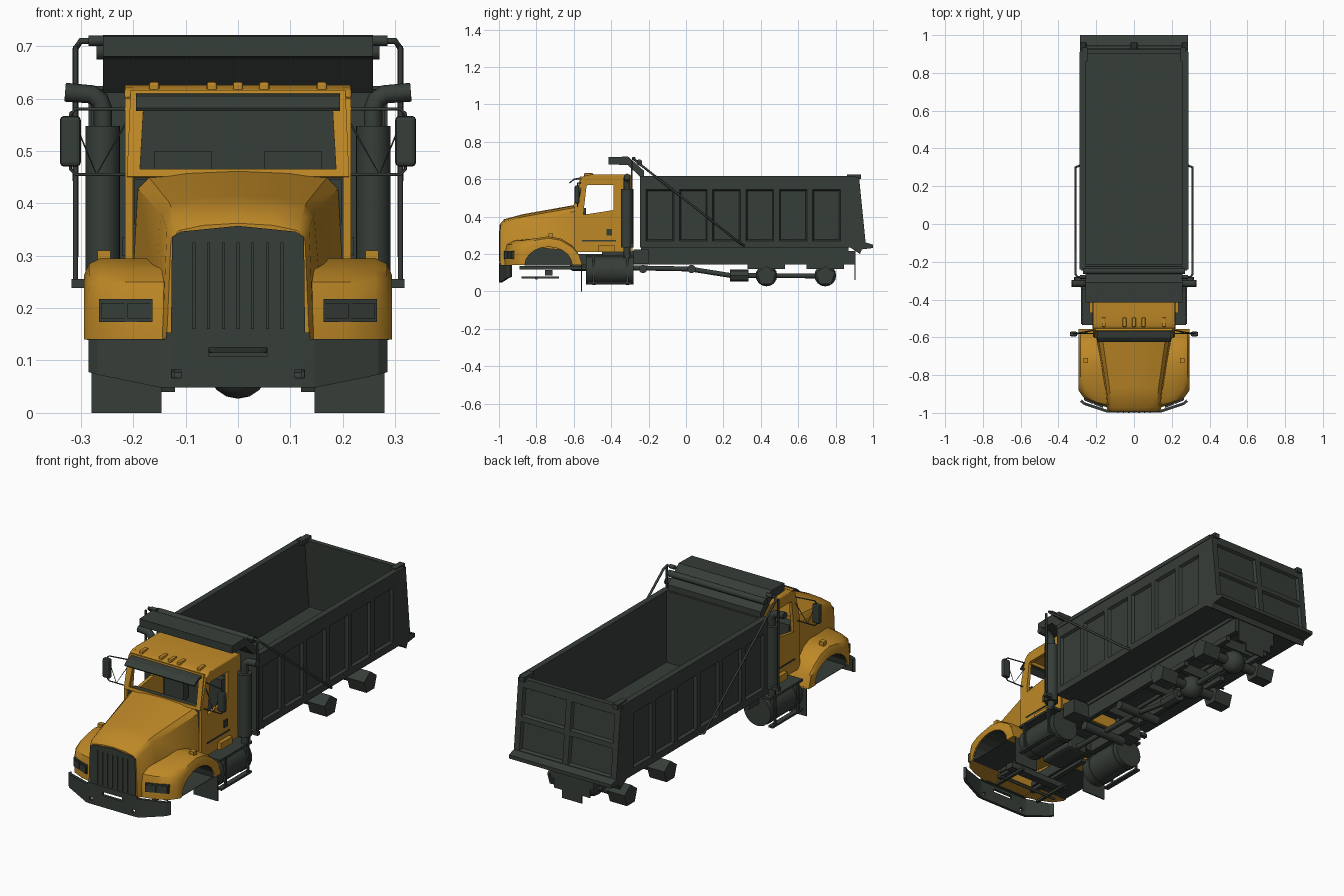
import bpy, bmesh, math
from mathutils import Vector, Matrix

if "Cube" in bpy.data.objects:
    bpy.data.objects.remove(bpy.data.objects["Cube"])


def material(name, rgb):
    m = bpy.data.materials.new(name)
    m.diffuse_color = (*rgb, 1)
    m.use_nodes = True
    m.node_tree.nodes["Principled BSDF"].inputs["Base Color"].default_value = m.diffuse_color
    return m


DARK = material("dark_green_grey", (0.037, 0.047, 0.039))
ORANGE = material("amber_paint", (0.52, 0.25, 0.02))


def finish(name, bm, mat, mirror=False, bevel=0, smooth=False, solid=0):
    bmesh.ops.recalc_face_normals(bm, faces=bm.faces)
    me = bpy.data.meshes.new(name)
    bm.to_mesh(me)
    bm.free()
    ob = bpy.data.objects.new(name, me)
    bpy.context.collection.objects.link(ob)
    me.materials.append(mat)
    if solid:
        s = ob.modifiers.new("thick", 'SOLIDIFY')
        s.thickness, s.offset = solid, 0
    if bevel:
        b = ob.modifiers.new("bevel", 'BEVEL')
        b.width, b.segments, b.limit_method = bevel, 2, 'ANGLE'
    if mirror:
        ob.modifiers.new("mirror", 'MIRROR')
    if smooth:
        bpy.ops.object.select_all(action='DESELECT')
        ob.select_set(True)
        bpy.context.view_layer.objects.active = ob
        bpy.ops.object.shade_smooth_by_angle(angle=math.radians(35))
    return ob


def loft(name, loops, mat, **kw):
    bm = bmesh.new()
    rows = [[bm.verts.new(p) for p in lp] for lp in loops]
    n = len(rows[0])
    for a, b in zip(rows, rows[1:]):
        for i in range(n):
            bm.faces.new((a[i], a[(i + 1) % n], b[(i + 1) % n], b[i]))
    bm.faces.new(rows[0])
    bm.faces.new(rows[-1])
    return finish(name, bm, mat, **kw)


def side_prism(name, yz, x0, x1, mat, **kw):
    return loft(name, [[(x, y, z) for y, z in yz] for x in (x0, x1)], mat, **kw)


def plan_prism(name, xy, z0, z1, mat, **kw):
    return loft(name, [[(x, y, z) for x, y in xy] for z in (z0, z1)], mat, **kw)


def box(name, x0, x1, y0, y1, z0, z1, mat, **kw):
    return plan_prism(name, [(x0, y0), (x1, y0), (x1, y1), (x0, y1)], z0, z1, mat, **kw)


def cyl(name, p, q, r, mat, sides=20, **kw):
    p, q = Vector(p), Vector(q)
    bm = bmesh.new()
    rot = (q - p).to_track_quat('Z', 'Y').to_matrix().to_4x4()
    bmesh.ops.create_cone(bm, cap_ends=True, segments=sides, radius1=r, radius2=r,
                          depth=(q - p).length, matrix=Matrix.Translation((p + q) / 2) @ rot)
    return finish(name, bm, mat, smooth=sides > 8, **kw)


def tube(name, pts, r, mat, mirror=False):
    cu = bpy.data.curves.new(name, 'CURVE')
    cu.dimensions, cu.bevel_depth, cu.bevel_resolution, cu.use_fill_caps = '3D', r, 2, True
    sp = cu.splines.new('POLY')
    sp.points.add(len(pts) - 1)
    for s, p in zip(sp.points, pts):
        s.co = (*p, 1)
    ob = bpy.data.objects.new(name, cu)
    bpy.context.collection.objects.link(ob)
    cu.materials.append(mat)
    bpy.ops.object.select_all(action='DESELECT')
    ob.select_set(True)
    bpy.context.view_layer.objects.active = ob
    bpy.ops.object.convert(target='MESH')
    ob = bpy.context.view_layer.objects.active
    if mirror:
        ob.modifiers.new("mirror", 'MIRROR')
    return ob


def frame(name, outer, inner, thick, mat, **kw):
    # ring plate: two loops with equal point counts
    bm = bmesh.new()
    a, b = ([bm.verts.new(p) for p in lp] for lp in (outer, inner))
    n = len(a)
    for i in range(n):
        bm.faces.new((a[i], a[(i + 1) % n], b[(i + 1) % n], b[i]))
    return finish(name, bm, mat, solid=thick, **kw)


def ribbed_wall(name, us, vs, place, mirror):
    # odd cells are recessed panels; place maps (u, v, w) to space, w = outward
    bm = bmesh.new()
    g = [[bm.verts.new((u, v, 0)) for v in vs] for u in us]
    panels = []
    for i in range(len(us) - 1):
        for j in range(len(vs) - 1):
            f = bm.faces.new((g[i][j], g[i + 1][j], g[i + 1][j + 1], g[i][j + 1]))
            if i % 2 and j % 2:
                panels.append(f)
    rim = [e for e in bm.edges if e.is_boundary]
    new = bmesh.ops.extrude_edge_only(bm, edges=rim)['geom']
    for v in new:
        if isinstance(v, bmesh.types.BMVert):
            v.co.z = -0.025
    bmesh.ops.holes_fill(bm, edges=[e for e in bm.edges if e.is_boundary], sides=0)
    bmesh.ops.inset_individual(bm, faces=panels, thickness=0.01, depth=-0.013)
    for v in bm.verts:
        v.co = place(*v.co)
    finish(name, bm, DARK, mirror=mirror)


# --- dump bed
us = [-0.24] + [c for i in range(6) for c in (-0.213 + 0.178 * i, -0.065 + 0.178 * i)] + [0.91]
ribbed_wall("bed_side", us, [0.235, 0.27, 0.545, 0.615],
            lambda u, v, w: (0.285 + w, u + ((0.615 - v) * 0.1 if u > 0.9 else 0), v), True)
ribbed_wall("tailgate", [-0.285, -0.255, -0.015, 0.015, 0.255, 0.285],
            [0.235, 0.265, 0.405, 0.43, 0.57, 0.612],
            lambda u, v, w: (u, 0.925 + (0.615 - v) * 0.1 + w, v), False)
box("bed_top_rail", 0.258, 0.288, -0.24, 0.91, 0.598, 0.618, DARK, mirror=True)
box("bed_front_wall", -0.28, 0.28, -0.245, -0.215, 0.235, 0.617, DARK)
box("bed_floor", -0.27, 0.27, -0.23, 0.93, 0.235, 0.258, DARK)
side_prism("tailgate_lip", [(0.87, 0.24), (0.95, 0.265), (1.0, 0.25), (1.0, 0.232), (0.94, 0.225),
                            (0.93, 0.2)], -0.285, 0.285, DARK)
box("tailgate_hinge", 0.245, 0.275, 0.86, 0.935, 0.6, 0.624, DARK, mirror=True)
side_prism("cab_guard", [(-0.415, 0.68), (-0.415, 0.718), (-0.31, 0.721), (-0.225, 0.645), (-0.225, 0.612),
                         (-0.243, 0.61), (-0.31, 0.675)], -0.258, 0.258, DARK)
cyl("tarp_roll", (-0.27, -0.25, 0.69), (0.27, -0.25, 0.69), 0.016, DARK)
cyl("tarp_roll_end", (0.255, -0.28, 0.71), (0.285, -0.28, 0.71), 0.01, DARK, mirror=True)
tube("tarp_arm", [(0.27, -0.28, 0.71), (0.3, -0.28, 0.71), (0.31, -0.265, 0.695), (0.31, 0.3, 0.25),
                  (0.285, 0.31, 0.245)], 0.006, DARK, True)

# --- chassis
box("frame_rail", 0.095, 0.12, -0.45, 0.905, 0.145, 0.217, DARK, mirror=True)
box("front_frame_rail", 0.09, 0.11, -0.95, -0.45, 0.145, 0.2, DARK, mirror=True)
box("bed_sill", 0.085, 0.125, -0.24, 0.87, 0.217, 0.236, DARK, mirror=True)
for i, y in enumerate((-0.9, -0.45, -0.1, 0.2, 0.43, 0.6, 0.745, 0.89)):
    box(f"cross_member_{i}", -0.1, 0.1, y - 0.012, y + 0.012, 0.15, 0.2, DARK)
plan_prism("rear_hitch_plate", [(-0.1, 0.9), (0.1, 0.9), (0.1, 0.907), (-0.1, 0.907)], 0.1, 0.22, DARK)
plan_prism("rear_hitch_plate_low", [(-0.055, 0.9), (0.055, 0.9), (0.055, 0.907), (-0.055, 0.907)], 0.06, 0.1, DARK)
tube("drive_shaft", [(0, -0.5, 0.13), (0, 0.02, 0.12), (0, 0.24, 0.085), (0, 0.75, 0.083)], 0.013, DARK)
cyl("shaft_coupling", (0, 0.235, 0.085), (0, 0.335, 0.085), 0.033, DARK, sides=8)
box("gearbox", -0.06, 0.06, -0.62, -0.42, 0.11, 0.2, DARK, bevel=0.015)
for k, y in enumerate((0.43, 0.745)):
    cyl(f"axle_{k}", (-0.2, y, 0.083), (0.2, y, 0.083), 0.024, DARK, sides=12)
    cyl(f"axle_hub_{k}", (0.12, y, 0.083), (0.215, y, 0.083), 0.053, DARK, sides=5, mirror=True)
    bm = bmesh.new()
    bmesh.ops.create_uvsphere(bm, u_segments=12, v_segments=8, radius=0.058,
                              matrix=Matrix.Translation((0, y, 0.085)))
    finish(f"differential_{k}", bm, DARK, smooth=True)
    box(f"axle_spring_{k}", 0.1, 0.125, y - 0.1, y + 0.1, 0.12, 0.145, DARK, mirror=True)
for y in (-0.23, 0.03):
    cyl("air_tank_mount", (-0.12, y, 0.12), (0.12, y, 0.12), 0.022, DARK)
box("front_axle", -0.17, 0.17, -0.755, -0.715, 0.085, 0.115, DARK)
box("leaf_spring", 0.09, 0.115, -0.89, -0.5, 0.118, 0.135, DARK, mirror=True)
tube("steering_rod", [(-0.17, -0.8, 0.07), (0.17, -0.8, 0.07)], 0.007, DARK)
box("steering_link", 0.12, 0.135, -0.88, -0.68, 0.068, 0.08, DARK, mirror=True)

# --- fuel tanks, steps and mud flaps
cyl("fuel_tank", (0.2, -0.535, 0.112), (0.2, -0.28, 0.112), 0.075, DARK, sides=24, mirror=True)
for y in (-0.5, -0.32):
    cyl("tank_strap", (0.2, y, 0.112), (0.2, y + 0.015, 0.112), 0.078, DARK, sides=24, mirror=True)
box("upper_step", 0.19, 0.275, -0.535, -0.28, 0.183, 0.195, DARK, mirror=True)
box("lower_step", 0.255, 0.28, -0.53, -0.29, 0.04, 0.05, DARK, mirror=True)
for y in (-0.5, -0.32):
    box("step_hanger", 0.272, 0.28, y, y + 0.012, 0.04, 0.19, DARK, mirror=True)
box("mud_flap", 0.146, 0.28, -0.562, -0.556, 0.0, 0.145, DARK, mirror=True)
box("battery_box", 0.12, 0.21, -0.28, -0.2, 0.15, 0.225, DARK, mirror=True)

# --- hood, lofted from the nose to the windscreen
def hood_loop(y, top, w, low):
    half = [(0, top), (w * 0.5, top - 0.004), (w * 0.86, top - 0.014), (w * 0.97, top - 0.035), (w * 1.03, low)]
    return [(x, y, z) for x, z in half] + [(-x, y, z) for x, z in half[:0:-1]]


loft("hood", [hood_loop(-0.993, 0.362, 0.132, 0.142), hood_loop(-0.972, 0.386, 0.14, 0.142),
              hood_loop(-0.88, 0.411, 0.15, 0.142), hood_loop(-0.86, 0.415, 0.152, 0.24),
              hood_loop(-0.59, 0.463, 0.197, 0.215)], ORANGE, smooth=True)
loft("grille", [[(x, y, z) for x, z in ((-0.128, 0.145), (0.128, 0.145), (0.126, 0.335), (0.11, 0.346),
                                        (0, 0.357), (-0.11, 0.346), (-0.126, 0.335))]
                for y in (-0.997, -0.98)], DARK)
for i in range(-3, 4):
    box("grille_bar", i * 0.028 - 0.003, i * 0.028 + 0.003, -1.0, -0.99, 0.16, 0.325, DARK)
box("grille_base", -0.137, 0.137, -0.999, -0.97, 0.14, 0.153, DARK)

# --- fenders with wheel arches
def fender_loop(x, front, dz):
    pts = [(front, 0.14), (front, 0.2), (front + 0.012, 0.25 + dz), (front + 0.05, 0.272 + dz), (-0.8, 0.284 + dz),
           (-0.735, 0.295 + dz), (-0.67, 0.283 + dz), (-0.61, 0.247 + dz), (-0.573, 0.2), (-0.555, 0.14)]
    arc = [(-0.735 + 0.128 * math.cos(a), 0.14 + 0.1 * math.sin(a))
           for a in (math.pi * k / 10 for k in range(11))]
    return [(x, y, z) for y, z in pts + arc]


loft("fender", [fender_loop(0.12, -0.975, 0), fender_loop(0.2, -0.955, 0), fender_loop(0.262, -0.925, 0),
                fender_loop(0.284, -0.895, -0.01), fender_loop(0.294, -0.88, -0.032)],
     ORANGE, mirror=True, smooth=True)
side_prism("wheel_arch_liner", [p[1:] for p in fender_loop(0, 0, 0)[10:]], 0.135, 0.15, DARK, mirror=True)
frame("arch_lining", [(0.14, y, z) for _, y, z in fender_loop(0, 0, 0)[10:]],
      [(0.288, y, z) for _, y, z in fender_loop(0, 0, 0)[10:]], 0.004, DARK, mirror=True)
plan_prism("headlight", [(0.163, -0.972), (0.265, -0.93), (0.265, -0.89), (0.163, -0.93)],
           0.173, 0.217, DARK, mirror=True)
for a, b in ((0.167, 0.211), (0.217, 0.261)):
    ya, yb = -0.975 + (a - 0.163) * 0.41, -0.975 + (b - 0.163) * 0.41
    plan_prism("headlight_lens", [(a, ya), (b, yb), (b, yb + 0.02), (a, ya + 0.02)], 0.18, 0.21, DARK, mirror=True)
box("turn_signal", 0.243, 0.268, -0.735, -0.71, 0.275, 0.31, ORANGE, mirror=True)

# --- bumper: bent plate with open slots
bm = bmesh.new()
cols = [(0, -0.992, 0.048), (0.055, -0.992, 0.048), (0.109, -0.992, 0.048), (0.126, -0.992, 0.048),
        (0.145, -0.99, 0.048), (0.265, -0.95, 0.073), (0.281, -0.935, 0.078)]
g = [[bm.verts.new((x, y, b + (0.141 - b) * t)) for t in (0, 0.2, 0.37, 0.64, 0.83, 1)] for x, y, b in cols]
for i in range(6):
    for j in range(5):
        if (i, j) not in ((0, 3), (2, 1)):
            bm.faces.new((g[i][j], g[i + 1][j], g[i + 1][j + 1], g[i][j + 1]))
finish("bumper", bm, DARK, mirror=True, solid=0.014)

# --- cab shell with open windows
outer = [(-0.597, 0.21), (-0.597, 0.46), (-0.562, 0.6), (-0.53, 0.622), (-0.29, 0.622), (-0.29, 0.21)]
inner = [(-0.548, 0.41), (-0.545, 0.45), (-0.532, 0.563), (-0.525, 0.57), (-0.387, 0.57), (-0.387, 0.435)]
frame("cab_side", [(0.208, y, z) for y, z in outer], [(0.208, y, z) for y, z in inner], 0.016, ORANGE, mirror=True)
frame("windscreen_frame", [(-0.212, -0.597, 0.45), (0.212, -0.597, 0.45), (0.205, -0.558, 0.615),
                           (-0.205, -0.558, 0.615)],
      [(-0.187, -0.594, 0.464), (0.187, -0.594, 0.464), (0.18, -0.565, 0.587), (-0.18, -0.565, 0.587)],
      0.012, ORANGE)
side_prism("cab_roof", [(-0.565, 0.6), (-0.545, 0.618), (-0.5, 0.626), (-0.3, 0.626), (-0.286, 0.61), (-0.286, 0.6)],
           -0.217, 0.217, ORANGE, bevel=0.012, smooth=True)
box("cab_back", -0.21, 0.21, -0.297, -0.287, 0.21, 0.61, ORANGE)
box("cab_back_lining", -0.2, 0.2, -0.305, -0.297, 0.23, 0.6, DARK)
box("cab_floor", -0.205, 0.205, -0.595, -0.29, 0.21, 0.23, DARK)
box("dashboard", -0.198, 0.198, -0.585, -0.535, 0.36, 0.445, DARK)
box("seat", 0.05, 0.16, -0.45, -0.34, 0.23, 0.34, DARK, mirror=True)
box("seat_back", 0.05, 0.16, -0.36, -0.32, 0.34, 0.5, DARK, mirror=True)
side_prism("sun_visor", [(-0.625, 0.582), (-0.6, 0.603), (-0.55, 0.612), (-0.55, 0.602), (-0.598, 0.595),
                         (-0.622, 0.576)], -0.195, 0.195, DARK)
for x in (-0.16, -0.05, 0, 0.05, 0.16):
    box("roof_light", x - 0.01, x + 0.01, -0.545, -0.495, 0.612, 0.632, ORANGE, bevel=0.005)
box("door_handle", 0.214, 0.221, -0.425, -0.395, 0.3, 0.335, DARK, mirror=True)
box("door_sill", 0.212, 0.219, -0.555, -0.375, 0.268, 0.275, DARK, mirror=True)
box("cab_step", 0.2, 0.235, -0.47, -0.38, 0.21, 0.245, ORANGE, mirror=True)

# --- exhaust stacks and mirrors
cyl("exhaust_muffler", (0.258, -0.315, 0.235), (0.258, -0.315, 0.548), 0.033, DARK, mirror=True)
tube("exhaust_pipe", [(0.258, -0.315, 0.18), (0.258, -0.315, 0.58), (0.264, -0.315, 0.597), (0.28, -0.315, 0.608),
                      (0.33, -0.315, 0.612)], 0.018, DARK, True)
box("wing_mirror", 0.3, 0.34, -0.595, -0.57, 0.47, 0.567, DARK, mirror=True, bevel=0.008)
tube("mirror_bracket", [(0.2, -0.56, 0.58), (0.31, -0.58, 0.58), (0.32, -0.58, 0.57), (0.32, -0.58, 0.465),
                        (0.31, -0.58, 0.455), (0.2, -0.58, 0.455)], 0.003, DARK, True)
tube("mirror_brace", [(0.21, -0.56, 0.56), (0.27, -0.58, 0.455), (0.32, -0.58, 0.575)], 0.002, DARK, True)
tube("grab_bar", [(0.31, -0.29, 0.245), (0.31, -0.29, 0.7)], 0.005, DARK, True)
box("grab_bar_foot", 0.28, 0.318, -0.3, -0.28, 0.238, 0.256, DARK, mirror=True)
